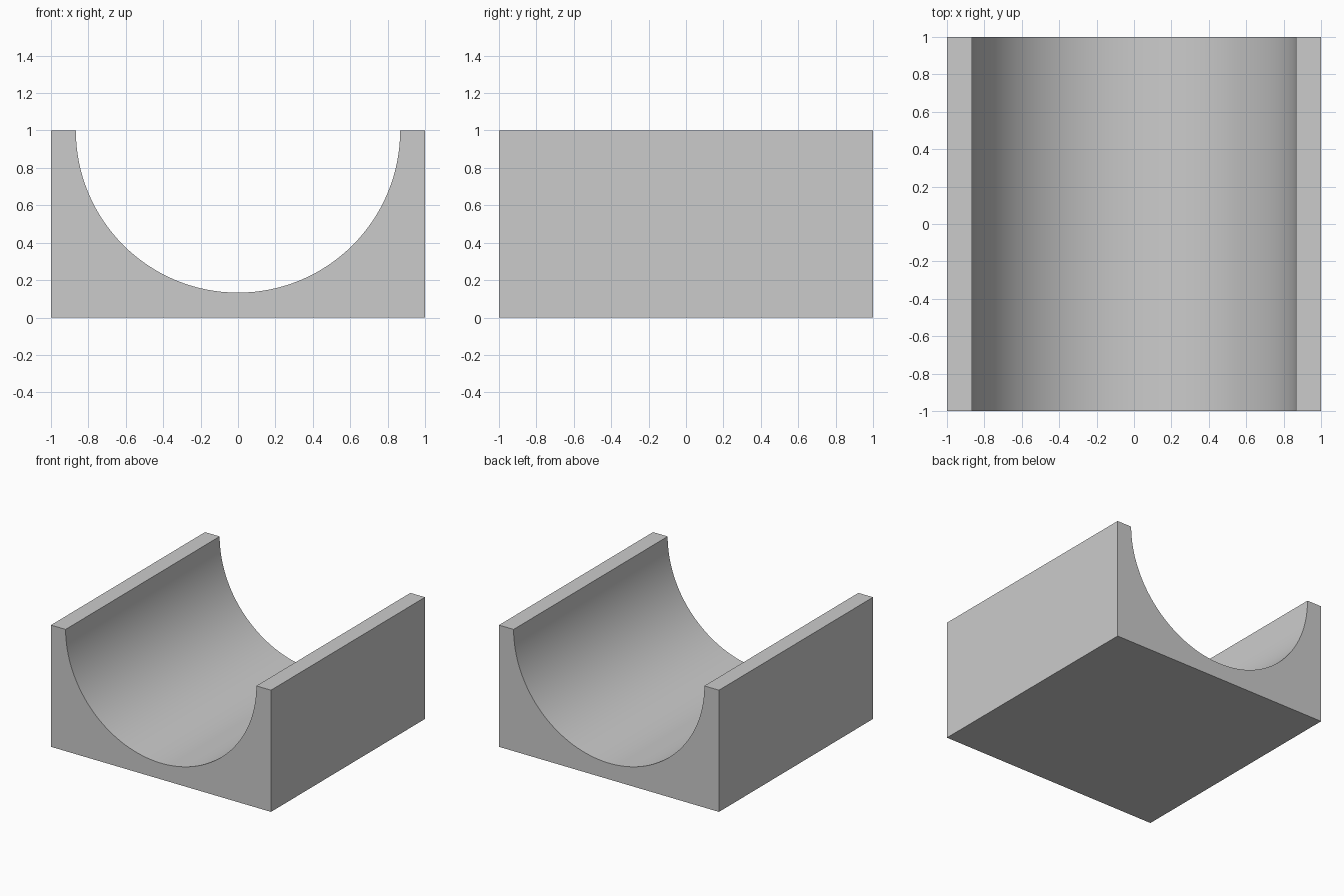
import bpy, bmesh, math

if "Cube" in bpy.data.objects:
    bpy.data.objects.remove(bpy.data.objects["Cube"])

HALF, HEIGHT, RADIUS, SEGMENTS = 1.0, 1.0, 0.867, 64

# Front profile: block outline with a semicircular channel in the top
profile = [(-HALF, HEIGHT), (-HALF, 0), (HALF, 0), (HALF, HEIGHT)]
for i in range(SEGMENTS + 1):
    a = -math.pi * i / SEGMENTS
    profile.append((RADIUS * math.cos(a), HEIGHT + RADIUS * math.sin(a)))

# Extrude the profile from front to back
bm = bmesh.new()
front = bm.faces.new([bm.verts.new((x, -HALF, z)) for x, z in profile])
extruded = bmesh.ops.extrude_face_region(bm, geom=[front], use_keep_orig=True)
back_verts = [g for g in extruded["geom"] if isinstance(g, bmesh.types.BMVert)]
bmesh.ops.translate(bm, verts=back_verts, vec=(0, 2 * HALF, 0))
bmesh.ops.recalc_face_normals(bm, faces=bm.faces)

mesh = bpy.data.meshes.new("half_pipe_block")
bm.to_mesh(mesh)
bm.free()
block = bpy.data.objects.new("half_pipe_block", mesh)
bpy.context.collection.objects.link(block)

# Smooth channel, sharp block edges
bpy.context.view_layer.objects.active = block
block.select_set(True)
bpy.ops.object.shade_smooth_by_angle(angle=math.radians(30))
